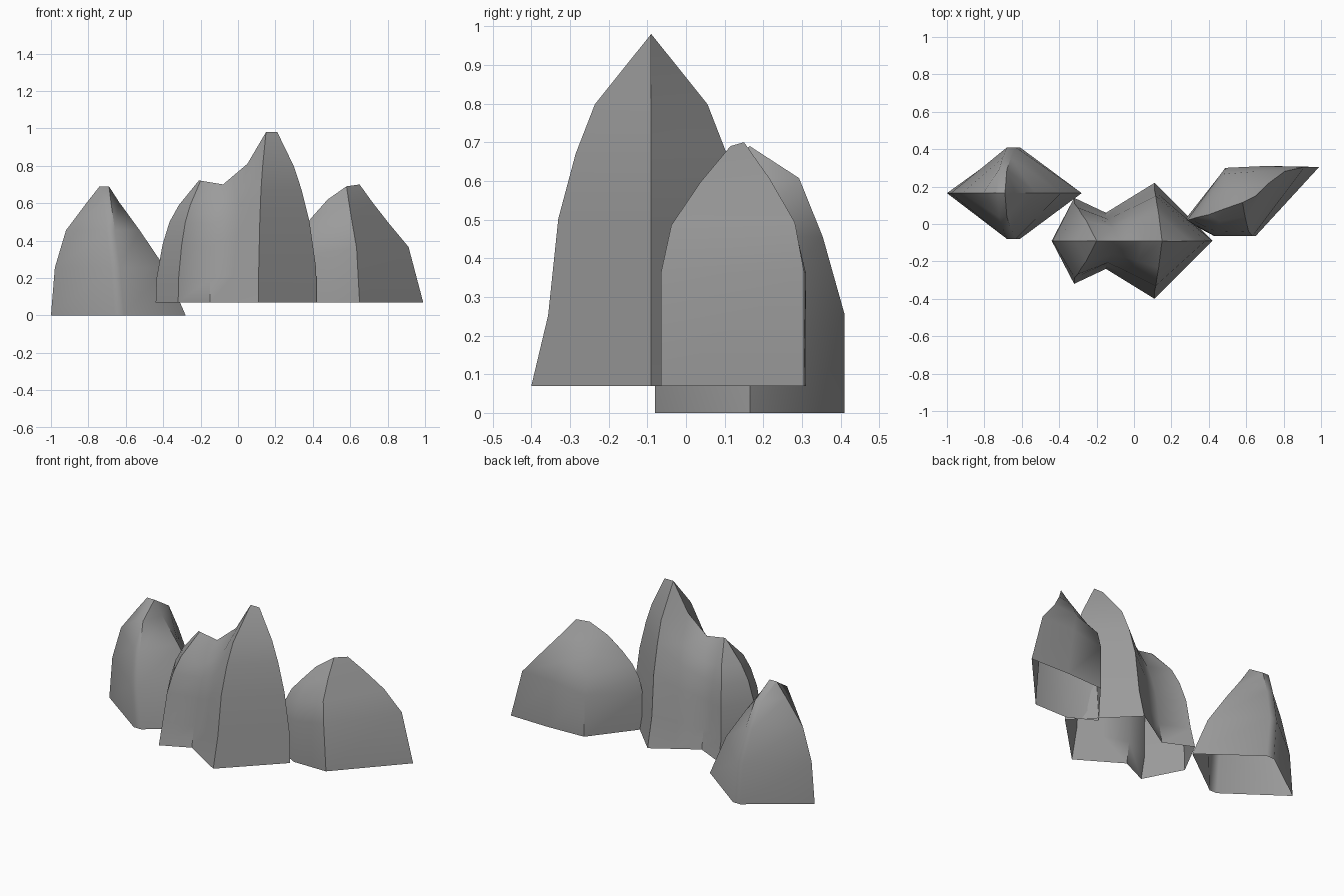
import bpy, bmesh, math

cube = bpy.data.objects.get("Cube")
if cube:
    bpy.data.objects.remove(cube)

# Single stone colour
stone = bpy.data.materials.new("grey stone")
stone.use_nodes = True
colour = (0.33, 0.33, 0.33, 1)
stone.diffuse_color = colour
stone.node_tree.nodes["Principled BSDF"].inputs["Base Color"].default_value = colour


def rock(name, base_z, columns, profile):
    """Loft an open-bottomed rock.
    columns: (foot x, foot y, crest x, crest y, crest z) around the outline
    profile: (height share, spread to -x, spread to +x, spread in y)"""
    bm = bmesh.new()
    rings = []
    for h, low_x, high_x, sy in profile:
        ring = []
        for fx, fy, cx, cy, cz in columns:
            sx = low_x if fx < cx else high_x
            ring.append(bm.verts.new((cx + (fx - cx) * sx,
                                      cy + (fy - cy) * sy,
                                      base_z + (cz - base_z) * h)))
        rings.append(ring)
    n = len(columns)
    for lower, upper in zip(rings, rings[1:]):
        for i in range(n):
            j = (i + 1) % n
            bm.faces.new((lower[i], lower[j], upper[j], upper[i]))
    # The two sides meet along the crest
    bmesh.ops.remove_doubles(bm, verts=bm.verts[:], dist=0.0005)
    bmesh.ops.recalc_face_normals(bm, faces=bm.faces[:])
    mesh = bpy.data.meshes.new(name)
    bm.to_mesh(mesh)
    bm.free()
    mesh.materials.append(stone)
    obj = bpy.data.objects.new(name, mesh)
    bpy.context.collection.objects.link(obj)
    bpy.ops.object.select_all(action='DESELECT')
    obj.select_set(True)
    bpy.context.view_layer.objects.active = obj
    bpy.ops.object.shade_smooth_by_angle(angle=math.radians(50))
    return obj


def mirrored(mid_y, right_end, sides, left_end):
    """Columns symmetric about y = mid_y: (foot x, half depth, crest x, crest z)."""
    def column(c, sign):
        x, d, cx, cz = c
        return (x, mid_y + sign * d, cx, mid_y, cz)
    front = [column(c, -1) for c in sides]
    back = [column(c, 1) for c in reversed(sides)]
    return [column(right_end, 0)] + front + [column(left_end, 0)] + back


# Tall twin-peaked rock in the middle
rock("middle_rock", 0.07,
     mirrored(-0.09, (-0.44, 0, -0.21, 0.72),
              [(-0.32, 0.23, -0.20, 0.72), (-0.15, 0.15, -0.08, 0.70),
               (-0.02, 0.23, 0.05, 0.81), (0.11, 0.31, 0.15, 0.98)],
              (0.42, 0, 0.21, 0.98)),
     [(0, 1, 1, 1), (0.2, 0.98, 0.99, 0.86), (0.475, 0.84, 0.82, 0.775),
      (0.66, 0.68, 0.62, 0.63), (0.8, 0.46, 0.42, 0.47), (1, 0, 0, 0)])

# Low single-peaked rock on the right
rock("right_rock", 0.0,
     mirrored(0.165, (-1.0, 0, -0.74, 0.69),
              [(-0.66, 0.245, -0.73, 0.69), (-0.61, 0.245, -0.69, 0.69)],
              (-0.28, 0, -0.69, 0.69)),
     [(0, 1, 1, 1), (0.37, 0.92, 0.73, 1), (0.66, 0.69, 0.4, 0.77),
      (0.88, 0.25, 0.13, 0.52), (1, 0, 0, 0)])

# Slanted rock on the left
rock("left_rock", 0.07,
     [(0.27, 0.02, 0.40, 0.05, 0.53), (0.43, -0.065, 0.48, 0.08, 0.62),
      (0.65, -0.065, 0.58, 0.115, 0.69), (0.99, 0.305, 0.65, 0.15, 0.70),
      (0.73, 0.31, 0.58, 0.115, 0.69), (0.49, 0.30, 0.48, 0.08, 0.62)],
     [(0, 1, 1, 1), (0.47, 0.9, 0.77, 1), (0.67, 0.75, 0.46, 0.85),
      (0.85, 0.45, 0.2, 0.43), (1, 0, 0, 0)])
